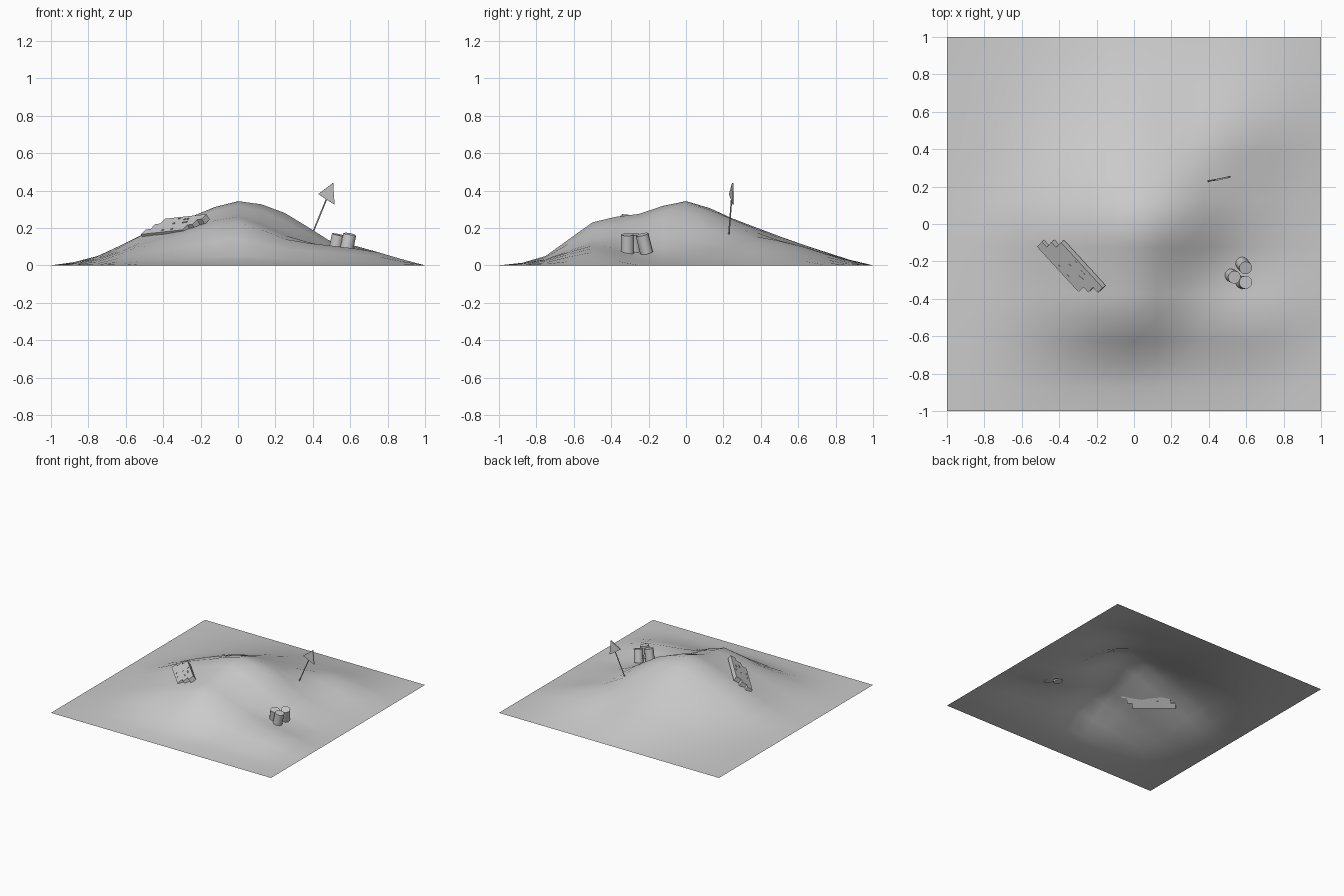
import bpy, bmesh, math, random
from mathutils import Vector, Matrix

if "Cube" in bpy.data.objects:
    bpy.data.objects.remove(bpy.data.objects["Cube"])

random.seed(4)


def make_object(name, bm, smooth=False):
    mesh = bpy.data.meshes.new(name)
    bmesh.ops.recalc_face_normals(bm, faces=bm.faces)
    bm.to_mesh(mesh)
    bm.free()
    for p in mesh.polygons:
        p.use_smooth = smooth
    ob = bpy.data.objects.new(name, mesh)
    bpy.context.collection.objects.link(ob)
    return ob


def add_box(bm, frame, center, size):
    m = frame @ Matrix.Translation(center) @ Matrix.Diagonal((*size, 1))
    bmesh.ops.create_cube(bm, size=1, matrix=m)


def add_tube(bm, a, b, radius, sides):
    a, b = Vector(a), Vector(b)
    rot = (b - a).to_track_quat('Z', 'Y').to_matrix().to_4x4()
    bmesh.ops.create_cone(bm, cap_ends=True, segments=sides, radius1=radius, radius2=radius,
                          depth=(b - a).length, matrix=Matrix.Translation((a + b) / 2) @ rot)


# Terrain: coarse interior heights (0.25 spacing, front row first), border is zero
HEIGHTS = [
    [.010, .030, .040, .050, .035, .030, .015],
    [.030, .100, .170, .230, .140, .105, .070],
    [.040, .130, .210, .275, .180, .080, .030],
    [.050, .170, .260, .343, .280, .125, .040],
    [.030, .110, .200, .250, .220, .120, .050],
    [.020, .060, .110, .155, .130, .130, .070],
    [.010, .025, .050, .070, .060, .060, .030],
]


def coarse(i, j):
    return HEIGHTS[j - 1][i - 1] if 0 < i < 8 and 0 < j < 8 else 0.0


def spline(p, t):
    a, b, c, d = p
    return b + .5 * t * (c - a + t * (2*a - 5*b + 4*c - d + t * (3*(b - c) + d - a)))


def height(x, y):
    u, v = (x + 1) * 4, (y + 1) * 4
    i, j = min(int(u), 7), min(int(v), 7)
    rows = [spline([coarse(i + k, j + l) for k in range(-1, 3)], u - i) for l in range(-1, 3)]
    return max(0.0, spline(rows, v - j))


bm = bmesh.new()
bmesh.ops.create_grid(bm, x_segments=16, y_segments=16, size=1)
for v in bm.verts:
    v.co.z = height(v.co.x, v.co.y)
make_object("hill_terrain", bm, True)

# Ruined wall: three staggered courses lying along the slope
along = Vector((.68, -.74, .075)).normalized()
down = Vector((-.6, -.55, -.58))
down = (down - along * down.dot(along)).normalized()
out = down.cross(along)
if out.z < 0:
    out = -out
frame = Matrix((along, down, out)).transposed().to_4x4()
frame.translation = (-.335, -.225, .205)
bm = bmesh.new()
for r in (-1, 0, 1):
    add_box(bm, frame, (-.038 * r, .045 * r, 0), (.33, .045, .036))
# small raised bricks on both faces
for side in (-1, 1):
    for k in range(8):
        add_box(bm, frame, (random.uniform(-.12, .12), .045 * (k % 3 - 1) + random.uniform(-.01, .01),
                            side * .018), (.014, .008, .006))
make_object("ruined_wall", bm)

# Barrels: three leaning cylinders
for n, (x, y, lean) in enumerate([(.537, -.285, -.012), (.597, -.235, -.025), (.597, -.312, 0)]):
    bm = bmesh.new()
    add_tube(bm, (x - .020, y - lean, .066), (x, y, .164), .035, 12)
    ob = make_object(f"barrel_{n + 1}", bm, True)
    bpy.ops.object.select_all(action='DESELECT')
    ob.select_set(True)
    bpy.context.view_layer.objects.active = ob
    bpy.ops.object.shade_smooth_by_angle(angle=math.radians(40))

# Marker pole with a flat arrow head at its tip
base, tip = Vector((.39, .228, .15)), Vector((.508, .25, .44))
bm = bmesh.new()
add_tube(bm, base, tip, .004, 8)
make_object("marker_pole", bm)

neck = base.lerp(tip, .70)
half = Vector((-.043, -.010, .028))
bm = bmesh.new()
shift = Vector((.0007, -.004, 0))
rings = [[bm.verts.new(p + s * shift) for p in (tip, neck + half, neck - half)] for s in (-1, 1)]
for ring in rings:
    bm.faces.new(ring)
for k in range(3):
    l = (k + 1) % 3
    bm.faces.new((rings[0][k], rings[0][l], rings[1][l], rings[1][k]))
make_object("marker_head", bm)
